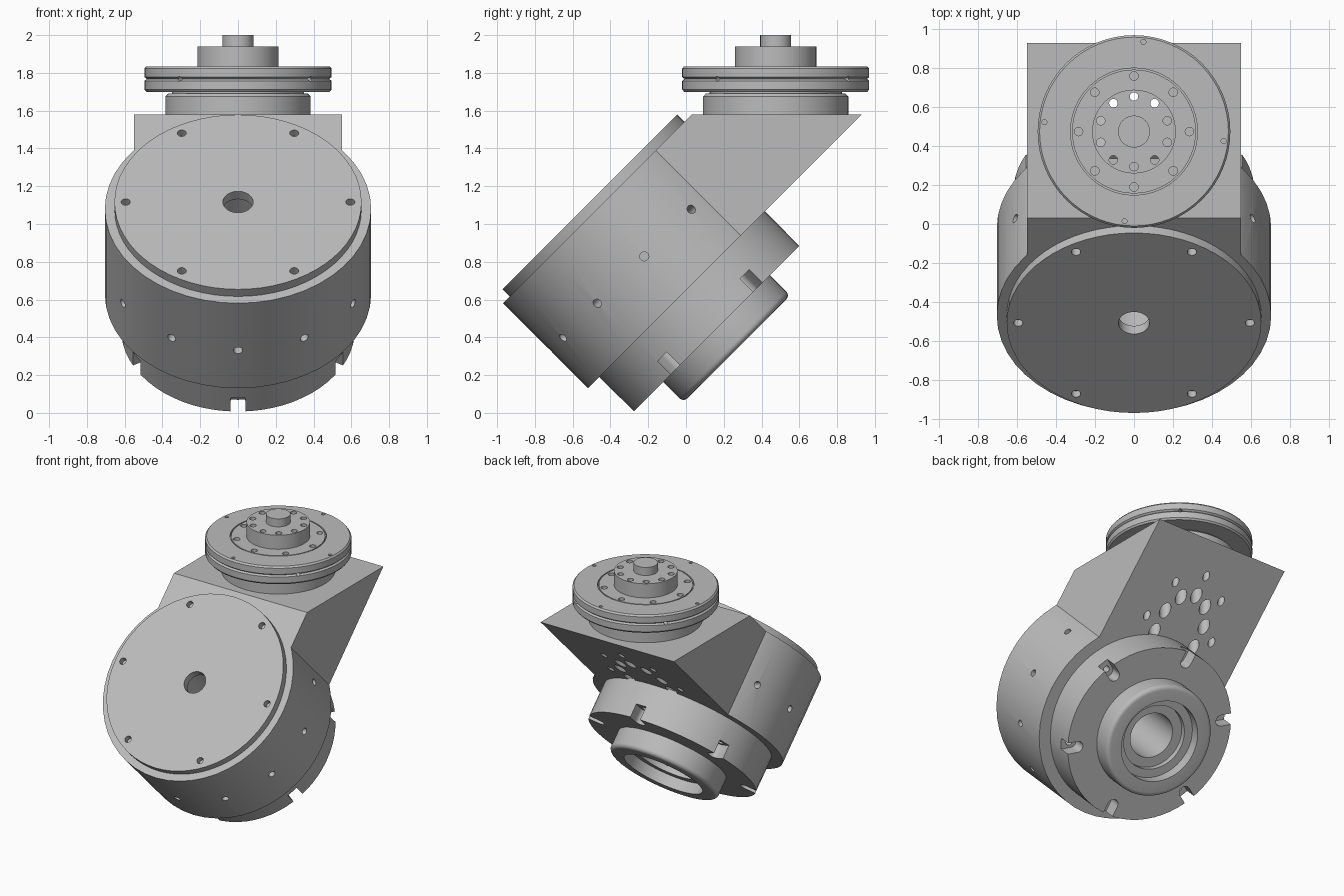
import bpy, bmesh
from math import pi, cos, sin, radians
from mathutils import Matrix, Vector

if "Cube" in bpy.data.objects:
    bpy.data.objects.remove(bpy.data.objects["Cube"])

steel = bpy.data.materials.new("machined grey")
steel.use_nodes = True
GREY = (0.5, 0.5, 0.5, 1)
steel.diffuse_color = GREY
steel.node_tree.nodes["Principled BSDF"].inputs["Base Color"].default_value = GREY

# Frames: the drum axis leans forward 45 degrees, the output flange is upright
TILT = Matrix.Rotation(pi / 4, 4, 'X') @ Matrix.Translation((0, 0.43, 0))
FLANGE = Matrix.Translation((0, 0.475, 0))


def make(name, bm, frame):
    bmesh.ops.recalc_face_normals(bm, faces=bm.faces)
    mesh = bpy.data.meshes.new(name)
    bm.to_mesh(mesh)
    bm.free()
    mesh.materials.append(steel)
    obj = bpy.data.objects.new(name, mesh)
    bpy.context.collection.objects.link(obj)
    obj.matrix_world = frame
    return obj


def lathe(name, profile, frame, steps=64):
    """Revolve a closed (radius, height) outline around the local z axis."""
    bm = bmesh.new()
    verts = [bm.verts.new((r, 0, z)) for r, z in profile]
    edges = [bm.edges.new((a, b)) for a, b in zip(verts, verts[1:] + verts[:1])
             if a.co.x + b.co.x > 0]
    bmesh.ops.spin(bm, geom=verts + edges, axis=(0, 0, 1), cent=(0, 0, 0),
                   angle=2 * pi, steps=steps)
    bmesh.ops.remove_doubles(bm, verts=bm.verts, dist=1e-5)
    return make(name, bm, frame)


def prism(bm, outline, depth, matrix=Matrix()):
    """Extrude an outline along local z, then place it."""
    low = [bm.verts.new(matrix @ Vector((x, y, 0))) for x, y in outline]
    high = [bm.verts.new(matrix @ Vector((x, y, depth))) for x, y in outline]
    bm.faces.new(low)
    bm.faces.new(high)
    for i in range(len(low)):
        j = (i + 1) % len(low)
        bm.faces.new((low[i], low[j], high[j], high[i]))


def circle(r, n=16):
    return [(r * cos(2 * pi * i / n), r * sin(2 * pi * i / n)) for i in range(n)]


def hole_ring(angles, ring, r, z0, z1, frame):
    """Cutter: holes parallel to the axis on a bolt circle."""
    bm = bmesh.new()
    for a in angles:
        spot = Matrix.Rotation(radians(a), 4, 'Z') @ Matrix.Translation((ring, 0, z0))
        prism(bm, circle(r), z1 - z0, spot)
    return make("hole_cutter", bm, frame)


def side_holes(angles, inner, outer, r, z, frame):
    """Cutter: holes pointing at the axis."""
    bm = bmesh.new()
    for a in angles:
        spot = (Matrix.Rotation(radians(a), 4, 'Z') @ Matrix.Translation((inner, 0, z))
                @ Matrix.Rotation(pi / 2, 4, 'Y'))
        prism(bm, circle(r), outer - inner, spot)
    return make("side_hole_cutter", bm, frame)


def combine(obj, tool, operation='DIFFERENCE'):
    bpy.context.view_layer.update()
    mod = obj.modifiers.new("combine", 'BOOLEAN')
    mod.object, mod.operation, mod.solver = tool, operation, 'EXACT'
    deps = bpy.context.evaluated_depsgraph_get()
    mesh = bpy.data.meshes.new_from_object(obj.evaluated_get(deps))
    obj.modifiers.clear()
    obj.data = mesh
    bpy.data.objects.remove(tool)


def spread(count, start=0):
    return [start + 360 * i / count for i in range(count)]


# Drum housing joined to the slanted block
housing = lathe("drum_housing", [(0, .46), (.705, .46), (.705, 1.096), (0, 1.096)], TILT, 48)
bm = bmesh.new()
upright = Matrix(((0, 0, 1, -.55), (1, 0, 0, 0), (0, 1, 0, 0), (0, 0, 0, 1)))
prism(bm, [(0, .46), (1.344, .46), (.708, 1.096), (0, 1.096)], 1.1, upright)
combine(housing, make("block", bm, TILT), 'UNION')
combine(housing, lathe("bore", [(0, .3), (.16, .3), (.16, 1.2), (0, 1.2)], TILT))
combine(housing, side_holes(range(-210, 31, 30), .6, .8, .024, .742, TILT))
combine(housing, hole_ring(spread(10, 90), .18, .04, 1.0, 1.7, FLANGE))
combine(housing, hole_ring(range(0, 181, 45), .285, .024, 1.0, 1.5, FLANGE))

# Front cover plate with bolt holes and a centre hole
cover = lathe("front_cover", [(.08, 1.09), (.654, 1.09), (.654, 1.149), (.08, 1.149)], TILT)
combine(cover, hole_ring(spread(6), .595, .024, 1.105, 1.2, TILT))

# Rear flange with six open slots
rear = lathe("rear_flange", [(.16, .2), (.62, .2), (.62, .47), (.16, .47)], TILT)
bm = bmesh.new()
slot = [(.545 + .04 * cos(t), .04 * sin(t)) for t in [pi / 2 + pi * i / 8 for i in range(9)]]
for a in spread(6, 30):
    prism(bm, slot + [(.7, -.04), (.7, .04)], .15,
          Matrix.Rotation(radians(a), 4, 'Z') @ Matrix.Translation((0, 0, .15)))
combine(rear, make("slot_cutter", bm, TILT))
combine(rear, hole_ring(spread(6, 30), .56, .022, .25, .4, TILT))

# Rear collar with rounded rim and stepped bore
rim = [(.37 + .03 * sin(t), .08 - .03 * cos(t)) for t in [pi / 2 * i / 5 for i in range(6)]]
collar = lathe("rear_collar", [(.16, .21), (.16, .17), (.23, .17), (.23, .13), (.29, .13),
                               (.29, .05)] + rim + [(.4, .21)], TILT)

# Pedestal under the output flange
pedestal = lathe("flange_pedestal", [(0, 1.57), (.385, 1.57), (.385, 1.675), (.37, 1.69),
                                     (.35, 1.69), (.35, 1.71), (0, 1.71)], FLANGE)
combine(pedestal, hole_ring(spread(10, 90), .18, .022, 1.5, 1.8, FLANGE))

# Output flange: grooved disc, boss and centre pin
output = lathe("output_flange", [
    (0, 1.7), (.485, 1.7), (.495, 1.712), (.495, 1.758), (.483, 1.768), (.495, 1.778),
    (.495, 1.823), (.485, 1.835), (.326, 1.835), (.326, 1.815), (.318, 1.815),
    (.318, 1.835), (.215, 1.835), (.215, 1.94), (.082, 1.94), (.082, 2), (0, 2)], FLANGE)
combine(output, hole_ring(spread(10, 90), .18, .022, 1.6, 2.1, FLANGE))
combine(output, hole_ring(spread(8), .285, .022, 1.78, 1.9, FLANGE))
combine(output, hole_ring(spread(4, 84), .463, .013, 1.79, 1.9, FLANGE))
combine(output, side_holes(spread(4, -39), .45, .6, .013, 1.768, FLANGE))

# Smooth round surfaces, keep machined edges crisp
for obj in (housing, cover, rear, collar, pedestal, output):
    obj.data.shade_smooth()
    obj.data.set_sharp_from_angle(angle=radians(30))
